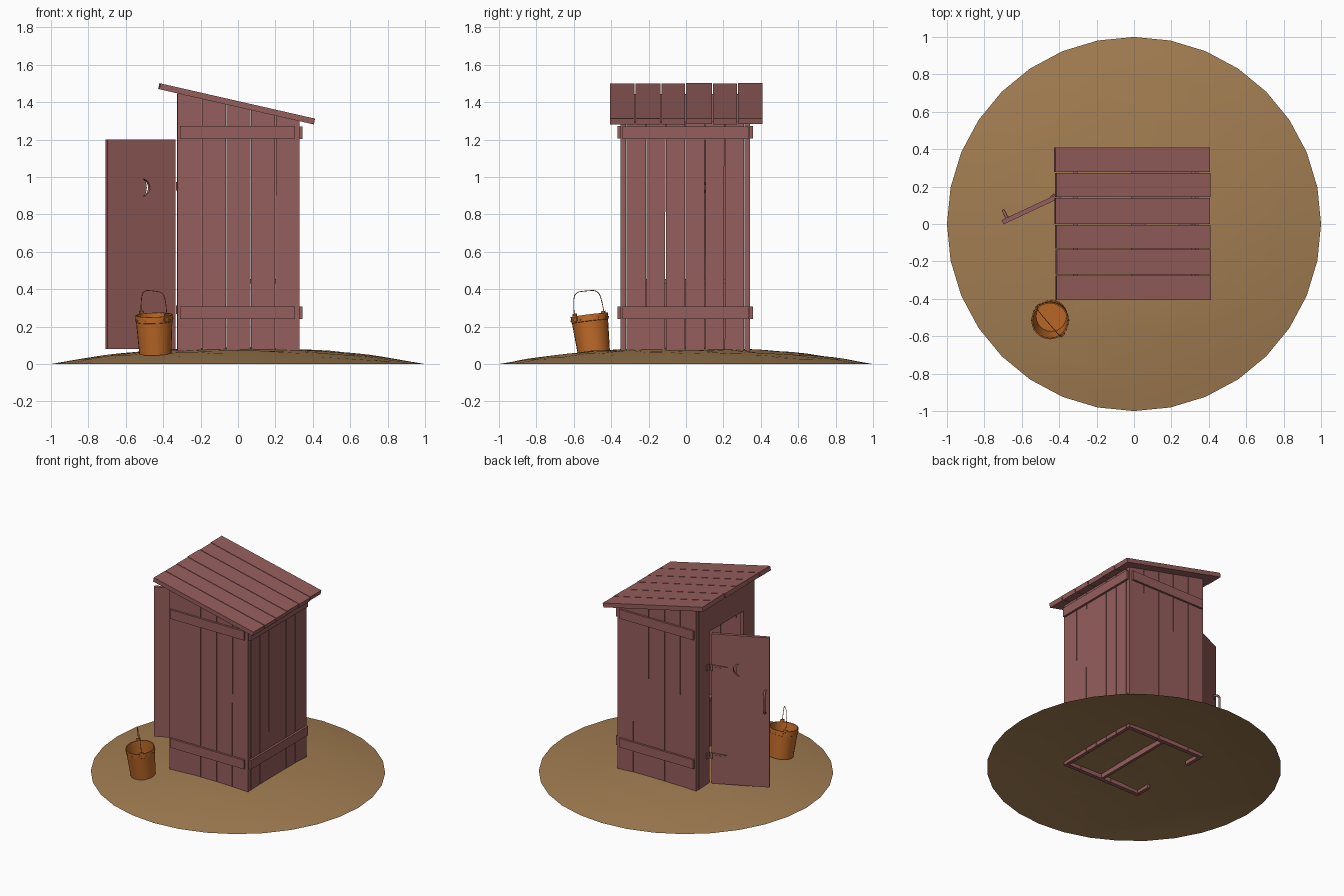
import bpy, bmesh, random
from math import sin, cos, pi, radians
from mathutils import Matrix, Vector, noise

random.seed(4)
if "Cube" in bpy.data.objects:
    bpy.data.objects.remove(bpy.data.objects["Cube"], do_unlink=True)


def material(name, rgb):
    m = bpy.data.materials.new(name)
    m.use_nodes = True
    m.diffuse_color = (*rgb, 1)
    m.node_tree.nodes["Principled BSDF"].inputs["Base Color"].default_value = (*rgb, 1)
    return m


WOOD = material("faded red wood", (0.30, 0.113, 0.107))
DIRT = material("dry dirt", (0.36, 0.205, 0.083))
RUST = material("rusty orange", (0.53, 0.15, 0.022))


def finish(name, bm, mat, place=Matrix(), smooth=None):
    """Turn a bmesh into a placed, coloured object."""
    bm.transform(place)
    bmesh.ops.recalc_face_normals(bm, faces=bm.faces)
    mesh = bpy.data.meshes.new(name)
    bm.to_mesh(mesh)
    bm.free()
    mesh.materials.append(mat)
    if smooth:
        mesh.shade_smooth()
        mesh.set_sharp_from_angle(angle=radians(smooth))
    obj = bpy.data.objects.new(name, mesh)
    bpy.context.collection.objects.link(obj)
    return obj


def prism(name, outline, y0, y1, mat=WOOD, place=Matrix()):
    """Extrude an outline in local XZ from y0 to y1."""
    bm = bmesh.new()
    a, b = ([bm.verts.new((x, y, z)) for x, z in outline] for y in (y0, y1))
    bm.faces.new(a)
    bm.faces.new(b[::-1])
    for i in range(len(a)):
        bm.faces.new((a[i - 1], b[i - 1], b[i], a[i]))
    return finish(name, bm, mat, place)


def box(name, x0, x1, z0, z1, y0, y1, mat=WOOD, place=Matrix()):
    return prism(name, [(x0, z0), (x1, z0), (x1, z1), (x0, z1)], y0, y1, mat, place)


def lathe(profile, steps):
    bm = bmesh.new()
    vs = [bm.verts.new((r, 0, z)) for r, z in profile]
    es = [bm.edges.new(pair) for pair in zip(vs, vs[1:])]
    bmesh.ops.spin(bm, geom=vs + es, axis=(0, 0, 1), cent=(0, 0, 0),
                   steps=steps, angle=2 * pi)
    bmesh.ops.remove_doubles(bm, verts=bm.verts, dist=1e-4)
    return bm


def tube(name, points, radius, mat, place):
    curve = bpy.data.curves.new(name, "CURVE")
    curve.dimensions = "3D"
    curve.bevel_depth = radius
    curve.bevel_resolution = 2
    curve.use_fill_caps = True
    spline = curve.splines.new("NURBS")
    spline.points.add(len(points) - 1)
    for p, co in zip(spline.points, points):
        p.co = (*(place @ Vector(co)), 1)
    spline.use_endpoint_u = True
    spline.order_u = 3
    curve.materials.append(mat)
    obj = bpy.data.objects.new(name, curve)
    bpy.context.collection.objects.link(obj)
    bpy.ops.object.select_all(action="DESELECT")
    obj.select_set(True)
    bpy.context.view_layer.objects.active = obj
    bpy.ops.object.convert(target="MESH")


def cut(obj, cutter):
    mod = obj.modifiers.new("cut", "BOOLEAN")
    mod.operation = "DIFFERENCE"
    mod.solver = "EXACT"
    mod.object = cutter
    bpy.context.view_layer.objects.active = obj
    bpy.ops.object.modifier_apply(modifier=mod.name)
    bpy.data.objects.remove(cutter, do_unlink=True)


def disc(r, cx, cz, n=16):
    return [(cx + r * cos(2 * pi * i / n), cz + r * sin(2 * pi * i / n)) for i in range(n)]


def roof_z(x):
    return 1.47 - 0.228 * (x + 0.425)


def planks(name, x0, x1, count, top, y0, y1, place=Matrix(), bottom=0.05):
    """A row of slightly uneven upright boards."""
    w = (x1 - x0) / count
    for i in range(count):
        l, r = x0 + i * w + 0.001, x0 + (i + 1) * w - 0.001
        jl, jr = (random.uniform(0, 0.003) if i else 0 for _ in range(2))
        jr = jr if i < count - 1 else 0
        prism(f"{name}_{i + 1}", [(l, bottom), (r - jr, bottom), (r, top(r)), (l + jl, top(l))],
              y0, y1, WOOD, place)


# Ground mound, thin shell with a few ripples
bm = lathe([(i / 14, 0.088 * (1 - (i / 14) ** 2.2)) for i in range(15)], 32)
for v in bm.verts:
    if v.co.xy.length < 0.99:
        v.co.z += 0.005 * noise.noise(Vector((v.co.x * 5, v.co.y * 9, 0)))
ground = finish("ground_mound", bm, DIRT, smooth=40)
if ground.data.polygons[0].normal.z < 0:
    ground.data.flip_normals()

# Front and back walls with their battens
for name, y0, y1, yb in (("front", -0.35, -0.32, -0.365), ("back", 0.312, 0.342, 0.357)):
    planks(name + "_wall_plank", -0.325, 0.33, 5, roof_z, y0, y1)
    face = y0 if name == "front" else y1
    for level, z in (("lower", 0.24), ("upper", 1.205)):
        box(f"{name}_{level}_batten", -0.31, 0.305, z, z + 0.068, *sorted((face, yb)))

# Left wall (closed side); local x runs along the model's y
turn = Matrix.Rotation(pi / 2, 4, "Z")
closed = Matrix.Translation((0.33, 0, 0)) @ turn
planks("left_wall_plank", -0.319, 0.311, 6, lambda y: roof_z(0.33), 0, 0.025, closed)
for level, z in (("lower", 0.24), ("upper", 1.203)):
    box(f"left_{level}_batten", -0.34, 0.337, z, z + 0.068, -0.016, 0, WOOD, closed)

# Right wall around the doorway
door_side = Matrix.Translation((-0.325, 0, 0)) @ turn
high = lambda y: roof_z(-0.325) - 0.004
planks("doorway_back_plank", 0.185, 0.311, 1, high, -0.025, 0, door_side)
planks("doorway_front_plank", -0.319, -0.215, 1, high, -0.025, 0, door_side)
planks("doorway_header", -0.215, 0.185, 1, high, -0.025, 0, door_side, 1.21)

# Roof boards laid down the slope
edges = [-0.407, -0.272, -0.134, -0.002, 0.142, 0.276, 0.411]
for i, (a, b) in enumerate(zip(edges, edges[1:])):
    s = random.uniform(-0.006, 0.006)
    l, r = -0.422 + s, 0.403 + s
    prism(f"roof_board_{i + 1}",
          [(l, roof_z(l)), (r, roof_z(r)), (r + 0.007, roof_z(r) + 0.031),
           (l + 0.007, roof_z(l) + 0.031)], a + 0.002, b - 0.003)

# Bench inside
box("bench_front", 0, 0.02, 0.05, 0.43, -0.319, 0.311)
seat = box("bench_seat", -0.015, 0.304, 0.43, 0.455, -0.319, 0.311)
cut(seat, prism("seat_cutter", disc(0.09, 0.15, 0), -1, 1, WOOD,
                Matrix.Rotation(pi / 2, 4, "X")))

# Open door; local x runs from hinge to free edge, outer face at local y = 0
hang = Matrix.Translation((-0.345, 0.19, 0)) @ Matrix.Rotation(radians(205), 4, "Z")
door = box("door", 0, 0.4, 0.08, 1.2, 0, 0.025, WOOD, hang)
arc = [pi * i / 14 for i in range(15)]
moon = [(0.197 - 0.047 * sin(t), 0.943 + 0.047 * cos(t)) for t in arc]
moon += [(0.197 - 0.028 * sin(t), 0.943 + 0.047 * cos(t)) for t in arc[-2:0:-1]]
cut(door, prism("moon_cutter", moon, -0.1, 0.1, WOOD, hang))
tube("door_handle", [(0.37, 0.005, 0.64), (0.37, -0.042, 0.64), (0.37, -0.042, 0.72),
                     (0.37, -0.042, 0.80), (0.37, 0.005, 0.80)], 0.008, WOOD, hang)
for z in (0.65, 0.79):
    box("handle_plate", 0.358, 0.382, z - 0.018, z + 0.018, -0.004, 0, WOOD, hang)

# Strap hinges with bolts
for z in (0.29, 0.95):
    prism("hinge_strap", [(0, z - 0.02), (0.11, z - 0.008), (0.11, z + 0.008), (0, z + 0.02)],
          -0.006, 0, WOOD, hang)
    box("hinge_leaf", 0.19, 0.225, z - 0.022, z + 0.022, 0, 0.006, WOOD,
        Matrix.Translation((-0.325, 0, 0)) @ turn)
    tube("hinge_pin", [(0, -0.004, z - 0.024), (0, -0.004, z), (0, -0.004, z + 0.024)],
         0.007, WOOD, hang)
    for x in (0.03, 0.06, 0.09):
        prism("hinge_bolt", disc(0.005, x, z, 8), -0.01, -0.004, WOOD, hang)

# Leaning bucket
lean = (Matrix.Translation((-0.442, -0.492, 0.056)) @ Matrix.Rotation(radians(7), 4, "X")
        @ Matrix.Rotation(radians(-2), 4, "Y"))
shell = [(0, 0), (0.086, 0), (0.097, 0.172), (0.1, 0.174), (0.1, 0.208), (0.093, 0.208),
         (0.081, 0.012), (0, 0.012)]
finish("bucket", lathe(shell, 24), RUST, lean, smooth=35)
for i in range(12):
    spin = lean @ Matrix.Rotation(2 * pi * i / 12, 4, "Z")
    prism("bucket_rivet", disc(0.004, 0, 0.186, 6), -0.103, -0.097, RUST, spin)

# Wire bail and its ears
bail = lean @ Matrix.Rotation(radians(-49), 4, "Z")
for side in (-1, 1):
    x = sorted((side * 0.098, side * 0.106))
    box("bucket_ear", *x, 0.18, 0.222, -0.014, 0.014, RUST, bail)
half = [(0.106, 0.2), (0.104, 0.265), (0.085, 0.335)]
path = [(-x, 0, z) for x, z in half] + [(0, 0, 0.338)] + [(x, 0, z) for x, z in half[::-1]]
tube("bucket_bail", path, 0.002, RUST, bail)
